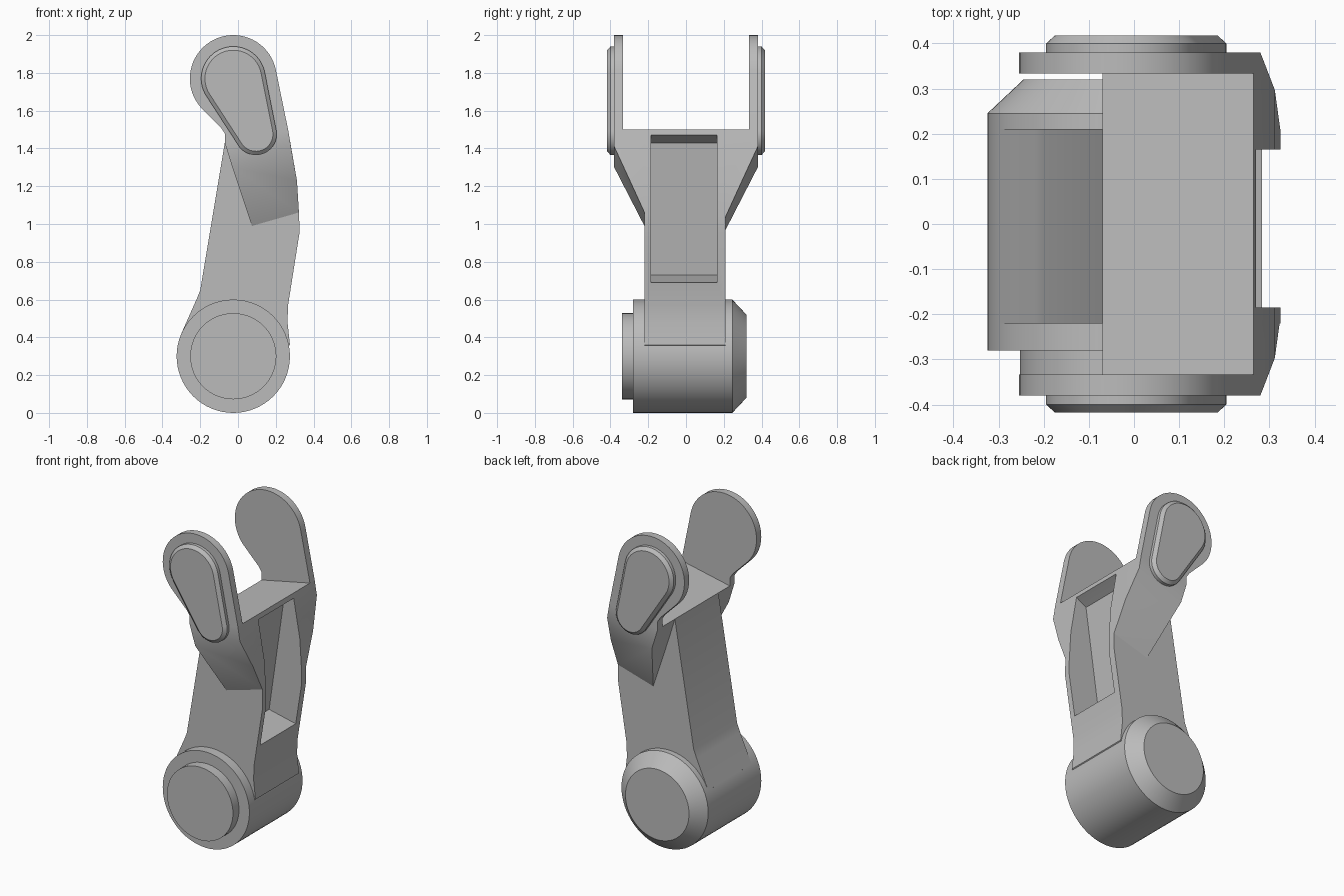
import bpy, bmesh, math
from mathutils import Vector

if "Cube" in bpy.data.objects:
    bpy.data.objects.remove(bpy.data.objects["Cube"], do_unlink=True)

grey = bpy.data.materials.new("light grey")
grey.use_nodes = True
grey.diffuse_color = (0.5, 0.5, 0.5, 1)
grey.node_tree.nodes["Principled BSDF"].inputs["Base Color"].default_value = (0.5, 0.5, 0.5, 1)


def make(name, bm):
    bmesh.ops.recalc_face_normals(bm, faces=bm.faces[:])
    mesh = bpy.data.meshes.new(name)
    bm.to_mesh(mesh)
    bm.free()
    mesh.materials.append(grey)
    obj = bpy.data.objects.new(name, mesh)
    bpy.context.collection.objects.link(obj)
    return obj


def activate(obj):
    bpy.ops.object.select_all(action='DESELECT')
    obj.select_set(True)
    bpy.context.view_layer.objects.active = obj


def smooth(obj):
    activate(obj)
    bpy.ops.object.shade_smooth_by_angle(angle=math.radians(25))


def loft(name, rings):
    """Skin a list of (y, xz outline) sections and cap both ends."""
    bm = bmesh.new()
    loops = [[bm.verts.new((x, y, z)) for x, z in pts] for y, pts in rings]
    n = len(loops[0])
    for a, b in zip(loops, loops[1:]):
        for i in range(n):
            j = (i + 1) % n
            bm.faces.new((a[i], a[j], b[j], b[i]))
    bm.faces.new(loops[0])
    bm.faces.new(loops[-1])
    return make(name, bm)


def arc(cx, cz, r, start, end, steps):
    angles = [math.radians(start + (end - start) * i / steps) for i in range(steps + 1)]
    return [(cx + r * math.cos(a), cz + r * math.sin(a)) for a in angles]


def circle(r):
    return arc(-0.025, 0.3, r, 0, 360, 64)[:-1]


def boolean(obj, tool, operation):
    mod = obj.modifiers.new("cut", 'BOOLEAN')
    mod.object, mod.operation, mod.solver = tool, operation, 'EXACT'
    activate(obj)
    bpy.ops.object.modifier_apply(modifier=mod.name)
    bpy.data.objects.remove(tool, do_unlink=True)


# Pivot hub with chamfered back and raised front cap
smooth(loft("pivot_hub", [(-0.28, circle(0.3)), (0.245, circle(0.3)), (0.32, circle(0.22))]))
smooth(loft("hub_cap", [(-0.34, circle(0.228)), (-0.27, circle(0.228))]))

# Lever body
top_left, top_right = (-0.07, 1.43), (0.265, 1.5)
profile = [(-0.025, 0.2), (0.2, 0.3), (0.275, 0.36), (0.262, 0.48), (0.265, 0.57),
           (0.325, 0.95), (0.324, 1.04), (0.312, 1.23), (0.28, 1.41),
           top_right, top_left, (-0.2, 0.65), (-0.22, 0.6), (-0.3, 0.42), (-0.2, 0.3)]
body = loft("lever_body", [(-0.22, profile), (0.21, profile)])

# Flared yoke block, the hull of a few mirrored corners
corners = [(0.08, 0.21, 0.97), (0.324, 0.21, 1.04), (0.312, 0.297, 1.23), (0.28, 0.38, 1.41),
           (-0.03, 0.38, 1.3), (top_left[0], 0.38, top_left[1]), (top_right[0], 0.38, top_right[1])]
bm = bmesh.new()
for x, y, z in corners:
    for side in (-1, 1):
        bm.verts.new(Vector((x, side * y, z)))
bmesh.ops.convex_hull(bm, input=bm.verts[:])
bmesh.ops.dissolve_limit(bm, angle_limit=0.01, verts=bm.verts[:], edges=bm.edges[:])
boolean(body, make("yoke", bm), 'UNION')

# Recessed pocket in the side of the lever
pocket = [(0.1, 0.73), (0.28, 0.69), (0.5, 0.64), (0.5, 1.58), (0.27, 1.47), (0.2, 1.43)]
boolean(body, loft("pocket_cutter", [(-0.185, pocket), (0.165, pocket)]), 'DIFFERENCE')
smooth(body)

# Fork arms with raised tapered pads
arm = [top_left, top_right] + arc(-0.025, 1.77, 0.23, 11, 222, 36) + [(-0.09, 1.51), (-0.07, 1.48)]


def pad(inset):
    return (arc(-0.025, 1.77, 0.17 - inset, 10, 214, 32)
            + arc(0.095, 1.475, 0.11 - inset, 214, 370, 24))


for side, label in ((-1, "front"), (1, "back")):
    smooth(loft(label + "_arm", [(side * 0.333, arm), (side * 0.38, arm)]))
    smooth(loft(label + "_pad", [(side * 0.37, pad(0)), (side * 0.4, pad(0)), (side * 0.418, pad(0.02))]))
